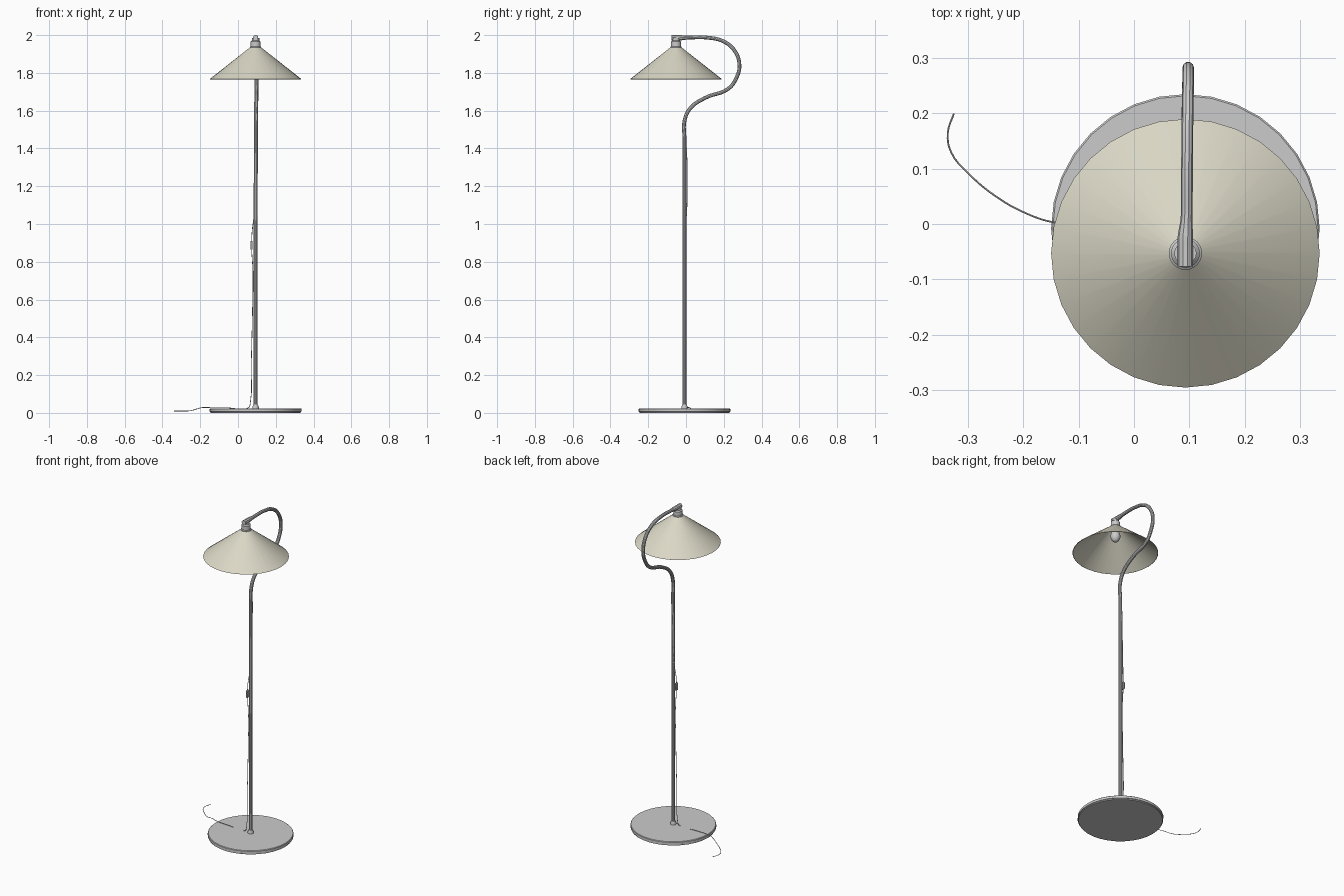
import bpy, bmesh, math

if "Cube" in bpy.data.objects:
    bpy.data.objects.remove(bpy.data.objects["Cube"])

CX, PY, SY = 0.093, -0.008, -0.053   # stem x, stem y, shade y


def smooth(ob):
    bpy.ops.object.select_all(action='DESELECT')
    ob.select_set(True)
    bpy.context.view_layer.objects.active = ob
    bpy.ops.object.shade_smooth_by_angle(angle=math.radians(35))


def lathe(name, profile, y, segs=32):
    """Revolve (radius, z) points around a vertical axis at (CX, y)."""
    bm = bmesh.new()
    rings = []
    for r, z in profile:
        if r == 0:
            rings.append([bm.verts.new((0, 0, z))] * segs)
        else:
            rings.append([bm.verts.new((r * math.cos(2 * math.pi * i / segs),
                                        r * math.sin(2 * math.pi * i / segs), z))
                          for i in range(segs)])
    for a, b in zip(rings, rings[1:]):
        for i in range(segs):
            j = (i + 1) % segs
            quad = list(dict.fromkeys((a[i], a[j], b[j], b[i])))
            bm.faces.new(quad)
    bmesh.ops.recalc_face_normals(bm, faces=bm.faces)
    me = bpy.data.meshes.new(name)
    bm.to_mesh(me)
    bm.free()
    ob = bpy.data.objects.new(name, me)
    ob.location = (CX, y, 0)
    bpy.context.collection.objects.link(ob)
    smooth(ob)
    return ob


def tube(name, points, radius, res=2, steps=6):
    """Round tube through (x, y, z[, radius factor]) points."""
    cu = bpy.data.curves.new(name, 'CURVE')
    cu.dimensions = '3D'
    cu.bevel_depth, cu.bevel_resolution = radius, res
    cu.resolution_u, cu.use_fill_caps = steps, True
    sp = cu.splines.new('BEZIER')
    sp.bezier_points.add(len(points) - 1)
    for bp, p in zip(sp.bezier_points, points):
        bp.co = p[:3]
        bp.radius = p[3] if len(p) > 3 else 1
        bp.handle_left_type = bp.handle_right_type = 'AUTO'
    ob = bpy.data.objects.new(name, cu)
    bpy.context.collection.objects.link(ob)
    bpy.ops.object.select_all(action='DESELECT')
    ob.select_set(True)
    bpy.context.view_layer.objects.active = ob
    bpy.ops.object.convert(target='MESH')
    smooth(bpy.context.view_layer.objects.active)
    return bpy.context.view_layer.objects.active


# Round base plate and stem collar
lathe("base", [(0, 0), (0.239, 0), (0.239, 0.005), (0.243, 0.007),
               (0.243, 0.021), (0.240, 0.024), (0, 0.024)], PY)
lathe("stem_collar", [(0.017, 0.022), (0.017, 0.03), (0.012, 0.045), (0, 0.045)], PY, 16)

# Stem that swings back and hooks over the shade
tube("stem", [(CX, PY, 0.022), (CX, PY, 0.8), (CX + .002, PY, 1.45), (CX + .003, PY, 1.545),
              (CX + .003, 0.022, 1.612), (CX + .004, 0.10, 1.667), (CX + .004, 0.225, 1.717),
              (CX + .005, 0.264, 1.768), (CX + .005, 0.283, 1.84),
              (CX + .005, 0.257, 1.918), (CX + .004, 0.198, 1.967), (CX + .003, 0.12, 1.986),
              (CX + .002, 0.01, 1.987), (CX, -0.025, 1.986, 1.35), (CX, -0.077, 1.986, 1.35)],
     0.0105, res=3)

# Socket between hook and shade
lathe("socket", [(0, 1.90), (0.018, 1.90), (0.018, 1.932), (0.030, 1.932), (0.030, 1.938),
                 (0.026, 1.941), (0.026, 1.966), (0.020, 1.972), (0.020, 1.985), (0, 1.985)], SY, 24)

# Conical shade, thin shell
shade = lathe("shade", [(0.243, 1.767), (0.027, 1.937), (0.025, 1.936), (0.241, 1.766),
                        (0.243, 1.767)], SY)
mat = bpy.data.materials.new("cream")
mat.diffuse_color = (0.70, 0.68, 0.56, 1)
mat.use_nodes = True
mat.node_tree.nodes["Principled BSDF"].inputs["Base Color"].default_value = mat.diffuse_color
shade.data.materials.append(mat)

# Bulb
lathe("bulb", [(0, 1.838), (0.012, 1.842), (0.022, 1.852), (0.028, 1.868), (0.028, 1.882),
               (0.022, 1.900), (0.016, 1.912), (0, 1.912)], SY, 20)

# Cord from the stem, through the switch, over the base and onto the floor
tube("cord", [(CX, PY + .005, 1.46), (CX, 0.004, 1.38), (CX - .002, 0.006, 1.2),
              (CX - .008, 0.003, 1.05), (0.074, -0.008, 0.95), (0.072, -0.009, 0.88),
              (0.079, -0.009, 0.75), (0.077, -0.009, 0.55), (0.070, -0.009, 0.25),
              (0.066, -0.009, 0.06), (0.055, -0.008, 0.027), (-0.05, -0.003, 0.027),
              (-0.145, 0.003, 0.028), (-0.19, 0.017, 0.028), (-0.25, 0.05, 0.012),
              (-0.30, 0.092, 0.01), (-0.331, 0.13, 0.01), (-0.337, 0.165, 0.01),
              (-0.326, 0.20, 0.01)], 0.0018, res=1, steps=4)

# Inline switch on the cord
bpy.ops.mesh.primitive_cube_add(size=1, location=(0.072, -0.009, 0.887))
switch = bpy.context.object
switch.name = "cord_switch"
switch.scale = (0.011, 0.018, 0.046)
bpy.ops.object.transform_apply(location=False, rotation=False, scale=True)
bev = switch.modifiers.new("bevel", 'BEVEL')
bev.width, bev.segments = 0.003, 2
smooth(switch)
